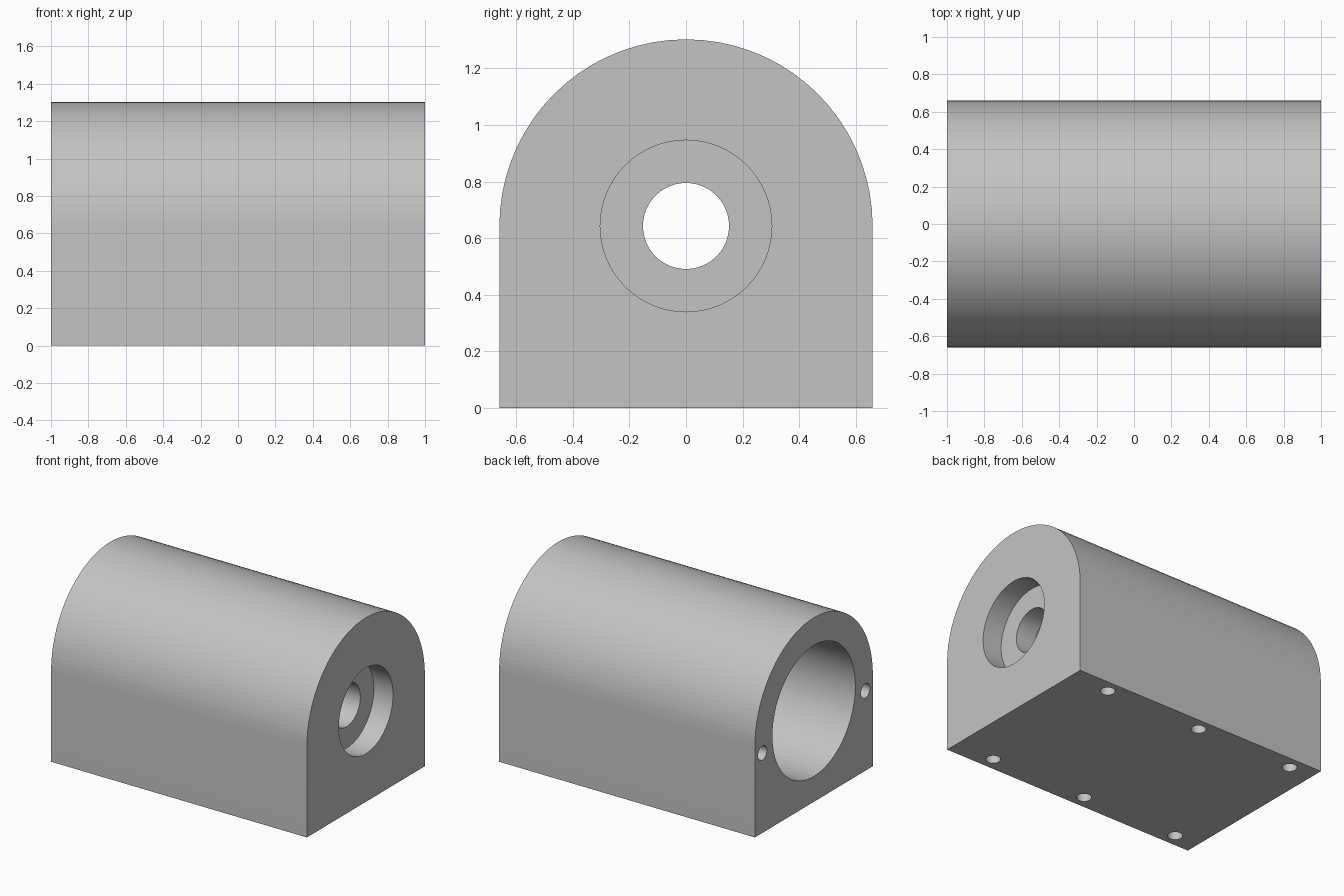
import bpy, bmesh, math
from mathutils import Matrix, Vector

if "Cube" in bpy.data.objects:
    bpy.data.objects.remove(bpy.data.objects["Cube"], do_unlink=True)

R, AXIS_Z, HALF = 0.659, 0.643, 1.0

# Plain grey metal
grey = bpy.data.materials.new("machined_grey")
grey.use_nodes = True
colour = (0.55, 0.55, 0.55, 1)
grey.diffuse_color = colour
grey.node_tree.nodes["Principled BSDF"].inputs["Base Color"].default_value = colour


def make_object(name, bm):
    bmesh.ops.recalc_face_normals(bm, faces=bm.faces)
    mesh = bpy.data.meshes.new(name)
    bm.to_mesh(mesh)
    bm.free()
    mesh.materials.append(grey)
    obj = bpy.data.objects.new(name, mesh)
    bpy.context.collection.objects.link(obj)
    return obj


# Housing: arched profile extruded along x
bm = bmesh.new()
steps = 36
profile = [(-R, 0), (R, 0)]
for i in range(steps + 1):
    a = math.pi * i / steps
    profile.append((R * math.cos(a), AXIS_Z + R * math.sin(a)))
face = bm.faces.new([bm.verts.new((-HALF, y, z)) for y, z in profile])
ext = bmesh.ops.extrude_face_region(bm, geom=[face])
bmesh.ops.translate(bm, vec=(2 * HALF, 0, 0),
                    verts=[v for v in ext["geom"] if isinstance(v, bmesh.types.BMVert)])
housing = make_object("bearing_housing", bm)


def drill(start, end, radius, segments):
    """Cut a round hole between two points on its axis."""
    start, end = Vector(start), Vector(end)
    axis = end - start
    turn = axis.to_track_quat("Z", "Y").to_matrix().to_4x4()
    bm = bmesh.new()
    bmesh.ops.create_cone(bm, cap_ends=True, segments=segments, radius1=radius,
                          radius2=radius, depth=axis.length,
                          matrix=Matrix.Translation((start + end) / 2) @ turn)
    cutter = make_object("hole_cutter", bm)
    cutter.hide_render = True
    mod = housing.modifiers.new("hole", "BOOLEAN")
    mod.operation = "DIFFERENCE"
    mod.solver = "EXACT"
    mod.object = cutter
    bpy.context.view_layer.objects.active = housing
    bpy.ops.object.modifier_apply(modifier=mod.name)
    bpy.data.objects.remove(cutter, do_unlink=True)


# Main bore, shaft hole and counterbore on one axis
drill((-1.1, 0, AXIS_Z), (0.70, 0, AXIS_Z), 0.463, 72)
drill((0.5, 0, AXIS_Z), (1.1, 0, AXIS_Z), 0.152, 48)
drill((1.1, 0, AXIS_Z), (0.85, 0, AXIS_Z), 0.303, 64)

# Screw holes in the open end and in the base
for side in (-1, 1):
    drill((-1.1, side * 0.575, 0.565), (-0.7, side * 0.575, 0.565), 0.05, 32)
    for x in (0.695, -0.06, -0.817):
        drill((x, side * 0.567, -0.1), (x, side * 0.567, 0.3), 0.048, 32)

# Smooth curved walls with crisp rims
bpy.ops.object.select_all(action="DESELECT")
housing.select_set(True)
bpy.context.view_layer.objects.active = housing
bpy.ops.object.shade_smooth_by_angle(angle=math.radians(30))
